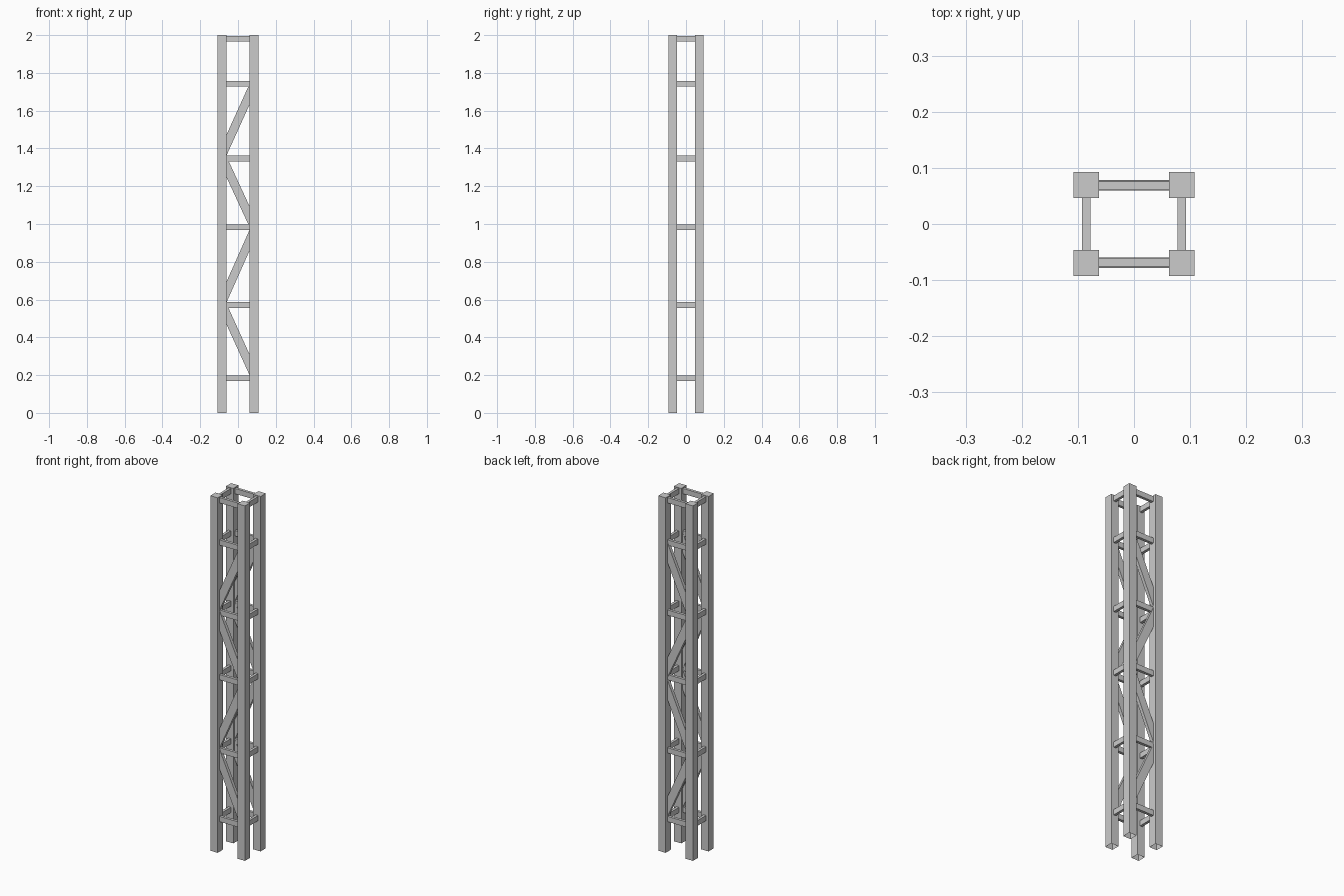
import bpy, bmesh, math
from mathutils import Matrix, Vector

if "Cube" in bpy.data.objects:
    bpy.data.objects.remove(bpy.data.objects["Cube"])

LX, LY, LEG = 0.085, 0.0695, 0.046   # leg centres and leg width
IN_X, IN_Y = 0.0625, 0.0465          # inner faces of the legs


def box(name, loc, size, tilt=0.0, open_bottom=False):
    bm = bmesh.new()
    bmesh.ops.create_cube(bm, size=1.0)
    if open_bottom:
        low = [f for f in bm.faces if f.normal.z < -0.5]
        bmesh.ops.delete(bm, geom=low, context='FACES_ONLY')
    bm.transform(Matrix.Translation(Vector(loc)) @ Matrix.Rotation(tilt, 4, 'Y')
                 @ Matrix.Diagonal((*size, 1.0)))
    me = bpy.data.meshes.new(name)
    bm.to_mesh(me)
    bm.free()
    ob = bpy.data.objects.new(name, me)
    bpy.context.collection.objects.link(ob)
    return ob


def brace(name, y, z_left, z_right):
    # parallelogram bar, cut flush with the inner faces of the legs
    h, t = 0.055, 0.0185
    profile = [(-IN_X, z_left - h), (IN_X, z_right - h),
               (IN_X, z_right + h), (-IN_X, z_left + h)]
    bm = bmesh.new()
    face = bm.faces.new([bm.verts.new((x, y - t / 2, z)) for x, z in profile])
    ext = bmesh.ops.extrude_face_region(bm, geom=[face])
    verts = [v for v in ext['geom'] if isinstance(v, bmesh.types.BMVert)]
    bmesh.ops.translate(bm, verts=verts, vec=(0, t, 0))
    bmesh.ops.recalc_face_normals(bm, faces=bm.faces)
    me = bpy.data.meshes.new(name)
    bm.to_mesh(me)
    bm.free()
    bpy.context.collection.objects.link(bpy.data.objects.new(name, me))


# four corner posts, open underneath
for sx, nx in ((-1, "left"), (1, "right")):
    for sy, ny in ((-1, "front"), (1, "back")):
        box(f"{ny}_{nx}_post", (sx * LX, sy * LY, 1.0), (LEG, LEG, 2.0),
            open_bottom=True)

# horizontal rungs on all four sides
for i, z in enumerate((0.184, 0.571, 0.983, 1.347, 1.742, 1.98)):
    for s, nx, ny in ((-1, "left", "front"), (1, "right", "back")):
        box(f"{ny}_rung_{i + 1}", (0, s * 0.068, z), (2 * IN_X, 0.0155, 0.03))
        box(f"{nx}_rung_{i + 1}", (s * LX, 0, z), (0.015, 2 * IN_Y, 0.03))

# zigzag braces on the front and back
for i, (zl, zr) in enumerate(((0.527, 0.252), (0.636, 0.917),
                              (1.306, 1.036), (1.414, 1.69))):
    for s, ny in ((-1, "front"), (1, "back")):
        brace(f"{ny}_brace_{i + 1}", s * 0.0688, zl, zr)
